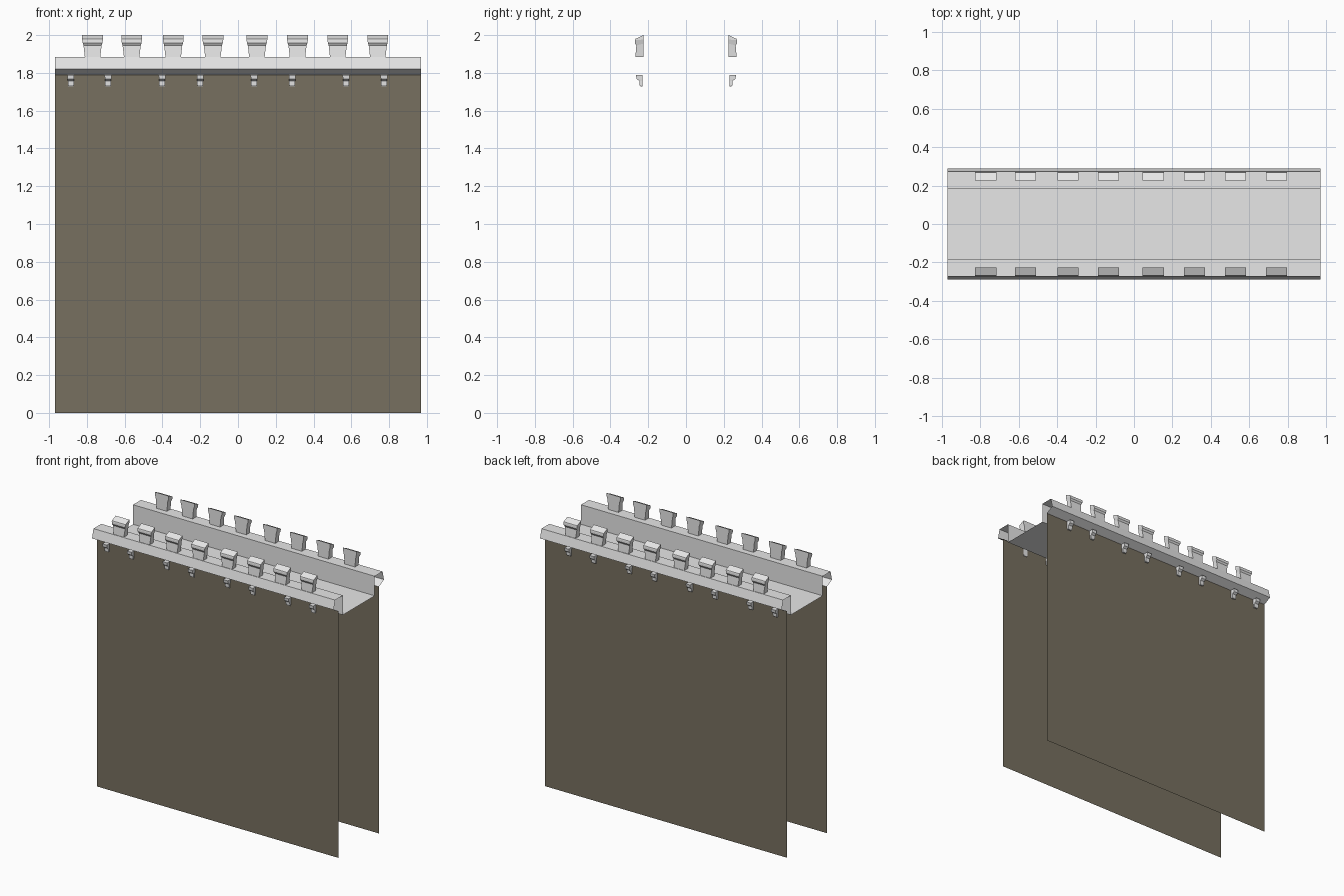
import bpy, bmesh

if "Cube" in bpy.data.objects:
    bpy.data.objects.remove(bpy.data.objects["Cube"])


def material(name, rgb):
    m = bpy.data.materials.new(name)
    m.diffuse_color = (*rgb, 1)
    m.use_nodes = True
    m.node_tree.nodes["Principled BSDF"].inputs["Base Color"].default_value = m.diffuse_color
    return m


STONE = material("pale stone", (0.8, 0.8, 0.8))
BROWN = material("brown wall", (0.185, 0.16, 0.115))


def finish(name, bm, mat, fix_normals=True):
    if fix_normals:
        bmesh.ops.recalc_face_normals(bm, faces=bm.faces[:])
    me = bpy.data.meshes.new(name)
    bm.to_mesh(me)
    bm.free()
    me.materials.append(mat)
    ob = bpy.data.objects.new(name, me)
    bpy.context.collection.objects.link(ob)
    return ob


def strip(name, profile, half, mat):
    """Open (y, z) profile swept along x."""
    bm = bmesh.new()
    a = [bm.verts.new((-half, y, z)) for y, z in profile]
    b = [bm.verts.new((half, y, z)) for y, z in profile]
    for i in range(len(profile) - 1):
        bm.faces.new((a[i], b[i], b[i + 1], a[i + 1]))
    return finish(name, bm, mat, False)


def loft(bm, rings):
    """Closed solid through four-sided rings of points."""
    vs = [[bm.verts.new(p) for p in r] for r in rings]
    for lo, hi in zip(vs, vs[1:]):
        for i in range(4):
            j = (i + 1) % 4
            bm.faces.new((lo[i], lo[j], hi[j], hi[i]))
    bm.faces.new(vs[0][::-1])
    bm.faces.new(vs[-1])


def ring(x, s, half, y_in, y_out, z_in, z_out):
    return [(x - half, s * y_in, z_in), (x + half, s * y_in, z_in),
            (x + half, s * y_out, z_out), (x - half, s * y_out, z_out)]


# walkway channel with parapet on both sides
side = [(-0.23, 1.79), (-0.288, 1.82), (-0.272, 1.885), (-0.182, 1.885), (-0.182, 1.743)]
strip("walkway_channel", side + [(-y, z) for y, z in reversed(side)], 0.97, STONE)

# tall thin wall faces
strip("front_wall", [(-0.234, 0), (-0.234, 1.79)], 0.97, BROWN)
strip("back_wall", [(0.23, 1.79), (0.23, 0)], 0.97, BROWN)

MERLON_X = [-0.77, -0.563, -0.343, -0.133, 0.1, 0.315, 0.528, 0.74]
BRACKET_X = [-0.885, -0.688, -0.402, -0.2, 0.085, 0.287, 0.572, 0.773]

for s, label in ((-1, "front"), (1, "back")):
    # flared merlons with sloping caps
    bm = bmesh.new()
    for x in MERLON_X:
        loft(bm, [ring(x, s, 0.041, 0.225, 0.268, 1.885, 1.885),
                  ring(x, s, 0.048, 0.225, 0.263, 1.955, 1.945),
                  ring(x, s, 0.052, 0.225, 0.271, 1.97, 1.958),
                  ring(x, s, 0.055, 0.225, 0.270, 1.976, 1.974),
                  ring(x, s, 0.055, 0.225, 0.268, 2.0, 1.98)])
    finish(label + "_merlons", bm, STONE)

    # small stepped brackets below the parapet
    bm = bmesh.new()
    for x in BRACKET_X:
        loft(bm, [ring(x, s, 0.014, 0.231, 0.241, 1.728, 1.728),
                  ring(x, s, 0.016, 0.231, 0.246, 1.736, 1.736),
                  ring(x, s, 0.016, 0.231, 0.247, 1.757, 1.757),
                  ring(x, s, 0.017, 0.231, 0.262, 1.768, 1.768),
                  ring(x, s, 0.018, 0.231, 0.265, 1.79, 1.79)])
    finish(label + "_brackets", bm, STONE)
